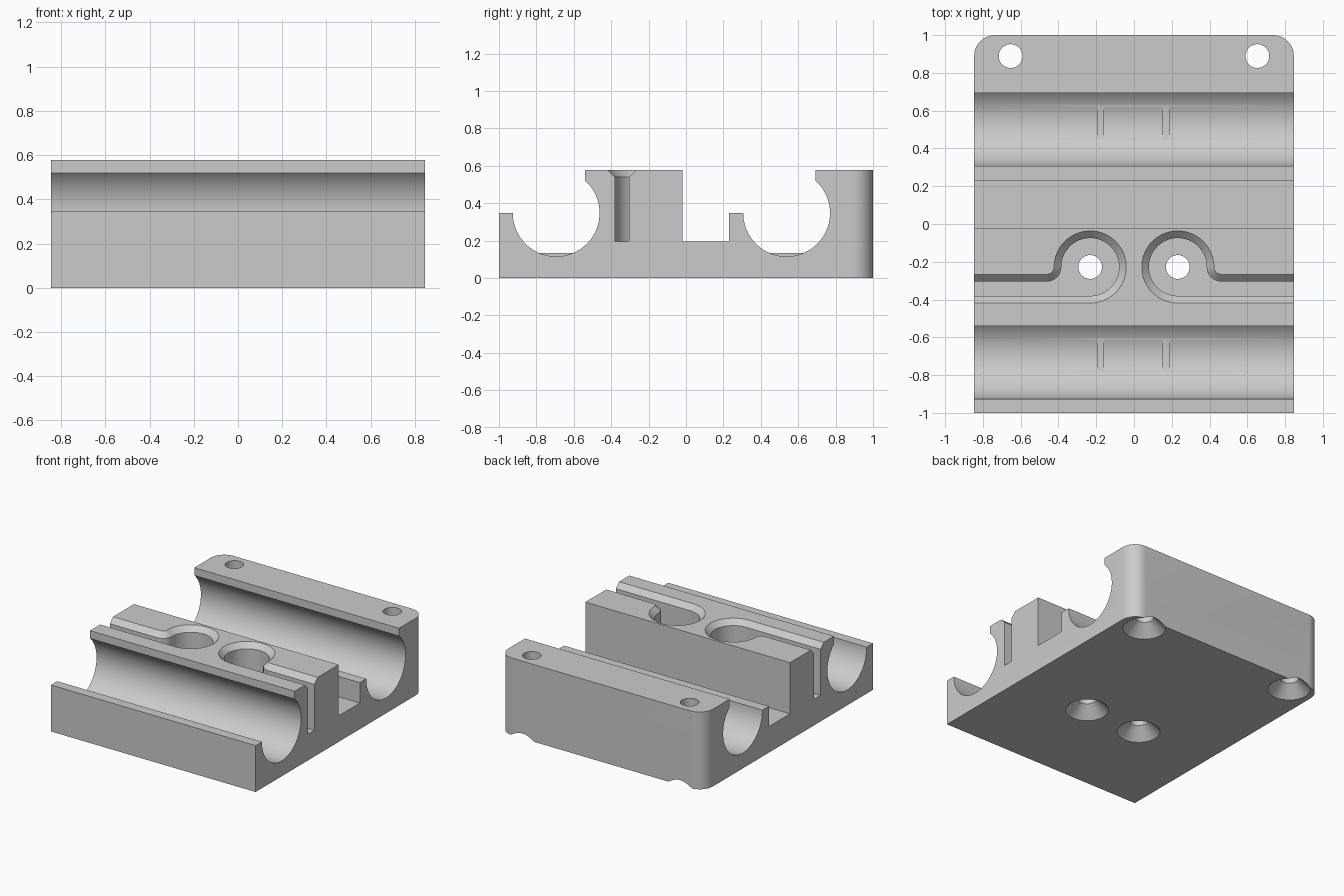
import bpy, bmesh
from math import sin, cos, radians

HALF_X, TOP, LIP, FLOOR = 0.846, 0.577, 0.347, 0.195
TROUGH_R = 0.232
TROUGHS = (-0.694, 0.538)

old = bpy.data.objects.get("Cube")
if old:
    bpy.data.objects.remove(old, do_unlink=True)

grey = bpy.data.materials.new("plain_grey")
grey.use_nodes = True
grey.diffuse_color = (0.6, 0.6, 0.6, 1)
grey.node_tree.nodes["Principled BSDF"].inputs["Base Color"].default_value = grey.diffuse_color


def arc(cx, cy, r, start, end, steps=48):
    angles = [radians(start + (end - start) * i / steps) for i in range(steps + 1)]
    return [(cx + r * cos(a), cy + r * sin(a)) for a in angles]


def loft(name, rings, bevel_back=0):
    """Closed solid through matching rings of 3D points."""
    bm = bmesh.new()
    rows = [[bm.verts.new(p) for p in ring] for ring in rings]
    n = len(rows[0])
    bm.faces.new(rows[0])
    bm.faces.new(rows[-1])
    for a, b in zip(rows, rows[1:]):
        for i in range(n):
            j = (i + 1) % n
            bm.faces.new((a[i], a[j], b[j], b[i]))
    if bevel_back:
        edges = [e for e in bm.edges if all(v.co.y > 0.999 for v in e.verts)
                 and abs(e.verts[0].co.z - e.verts[1].co.z) > 0.1]
        bmesh.ops.bevel(bm, geom=edges, offset=bevel_back, segments=16,
                        profile=0.5, affect='EDGES')
    bmesh.ops.recalc_face_normals(bm, faces=bm.faces)
    mesh = bpy.data.meshes.new(name)
    bm.to_mesh(mesh)
    bm.free()
    mesh.materials.append(grey)
    obj = bpy.data.objects.new(name, mesh)
    bpy.context.collection.objects.link(obj)
    return obj


def combine(target, tool, operation):
    tool.hide_render = True
    mod = target.modifiers.new(tool.name, 'BOOLEAN')
    mod.operation, mod.solver, mod.object = operation, 'EXACT', tool
    bpy.context.view_layer.objects.active = target
    bpy.ops.object.modifier_apply(modifier=mod.name)
    bpy.data.objects.remove(tool, do_unlink=True)


# Body: side profile with two round troughs and a square channel
def trough(y):
    pts = arc(y, LIP, TROUGH_R, 180, 408)
    return pts + [(pts[-1][0], TOP)]


profile = [(-1, 0), (-1, LIP)] + trough(TROUGHS[0])
profile += [(-0.02, TOP), (-0.02, FLOOR), (0.23, FLOOR), (0.23, LIP)]
profile += trough(TROUGHS[1]) + [(1, TOP), (1, 0)]
body = loft("bearing_carriage", [[(x, y, z) for y, z in profile]
                                 for x in (-HALF_X, HALF_X)], bevel_back=0.11)

# Flat ribs across the trough bottoms
for y in TROUGHS:
    for x in (-0.178, 0.17):
        square = [(x - 0.019, y - 0.105), (x + 0.019, y - 0.105),
                  (x + 0.019, y + 0.105), (x - 0.019, y + 0.105)]
        rib = loft("trough_rib", [[(px, py, z) for px, py in square] for z in (0.06, 0.133)])
        combine(body, rib, 'UNION')

# Belt grooves: a slot leading to a round pocket, with a chamfered rim
PX, PY, PR, FILLET = 0.232, -0.2275, 0.153, 0.077


def groove_ring(side, z, grow):
    pts = [(1, PY - PR - grow)]
    pts += arc(PX, PY, PR + grow, 270, 0, 64)
    pts += arc(PX + PR + FILLET, PY, FILLET - grow, 180, 270, 16)[1:]
    pts += [(1, PY - FILLET + grow)]
    return [(side * x, y, z) for x, y in pts]


for side in (-1, 1):
    groove = loft("belt_groove", [groove_ring(side, FLOOR, 0),
                                  groove_ring(side, TOP - 0.038, 0),
                                  groove_ring(side, TOP + 0.01, 0.048)])
    combine(body, groove, 'DIFFERENCE')

# Screw holes, countersunk from below
for side in (-1, 1):
    for x, y in ((PX, PY), (0.653, 0.889)):
        levels = ((-0.01, 0.158), (0.085, 0.063), (0.7, 0.063))
        hole = loft("screw_hole", [[(px, py, z) for px, py in
                                    arc(side * x, y, r, 0, 360, 48)[:-1]] for z, r in levels])
        combine(body, hole, 'DIFFERENCE')

# Smooth curved walls, sharp edges kept
bpy.ops.object.select_all(action='DESELECT')
body.select_set(True)
bpy.context.view_layer.objects.active = body
bpy.ops.object.shade_smooth_by_angle(angle=radians(25))
